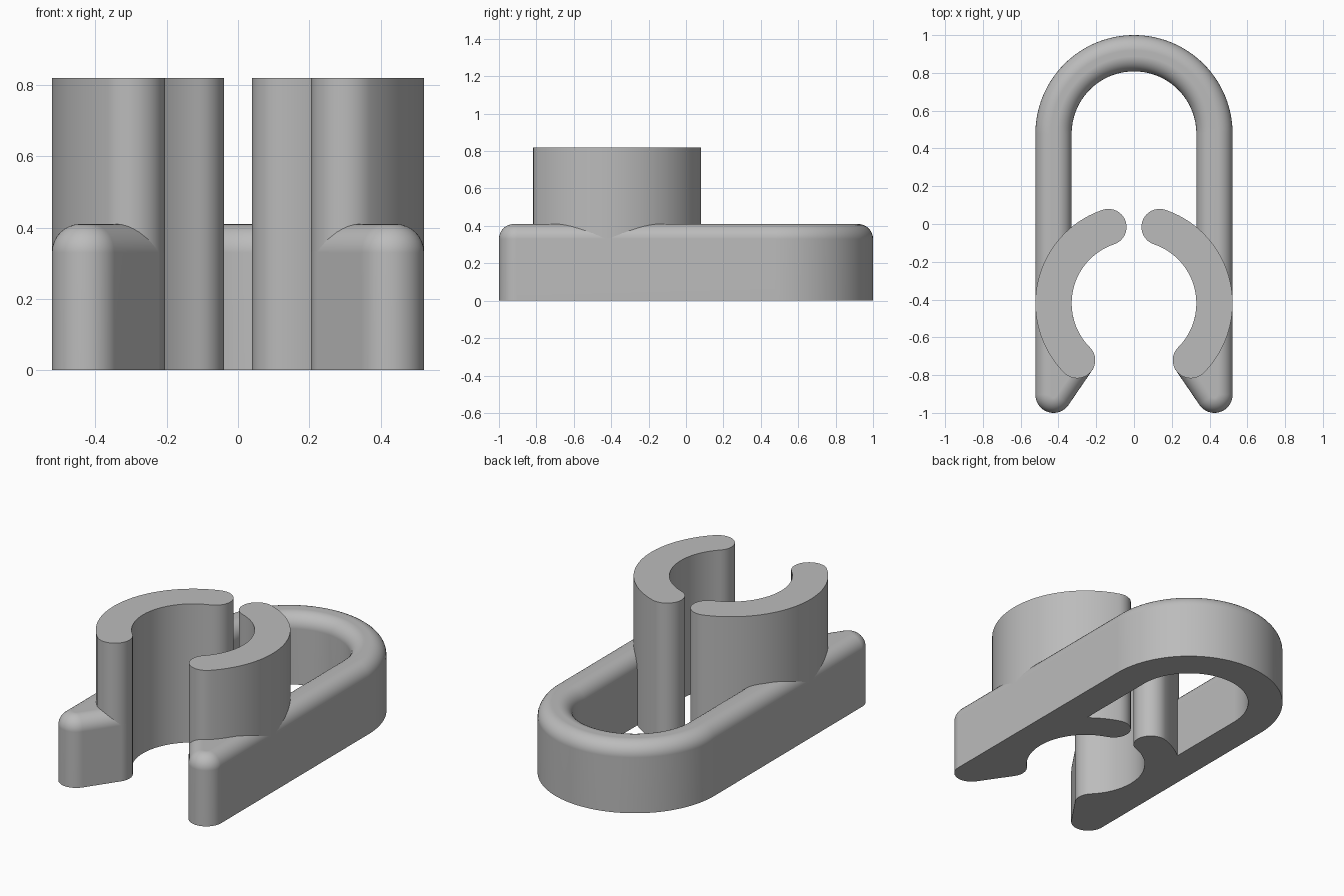
import bpy, bmesh
from math import sin, cos, radians, degrees, atan2
from mathutils import Vector

if "Cube" in bpy.data.objects:
    bpy.data.objects.remove(bpy.data.objects["Cube"])

OUTER, INNER = 0.522, 0.33
MID, END = (OUTER + INNER) / 2, (OUTER - INNER) / 2
BASE_HEIGHT, JAW_HEIGHT, FILLET = 0.41, 0.82, 0.08
JAW_Y, BEND_Y = -0.42, 1 - OUTER
JAW_TOP, JAW_LOW = 71.5, -45

grey = bpy.data.materials.new("plain grey")
grey.use_nodes = True
colour = (0.5, 0.5, 0.5, 1)
grey.diffuse_color = colour
grey.node_tree.nodes["Principled BSDF"].inputs["Base Color"].default_value = colour


def polar(centre, radius, angle):
    a = radians(angle)
    return Vector((centre[0] + radius * cos(a), centre[1] + radius * sin(a)))


def arc(centre, radius, start, stop, steps):
    return [polar(centre, radius, start + (stop - start) * i / steps)
            for i in range(steps + 1)]


def extrude(name, outline, height, fillet=0):
    """Extrude an outline upward, optionally rounding its top rim."""
    points = [p for i, p in enumerate(outline) if (p - outline[i - 1]).length > 0.0005]
    bm = bmesh.new()
    bottom = bm.faces.new([bm.verts.new((p.x, p.y, 0)) for p in points])
    top = bmesh.ops.extrude_face_region(bm, geom=[bottom], use_keep_orig=True)["geom"]
    moved = [g for g in top if isinstance(g, bmesh.types.BMVert)]
    bmesh.ops.translate(bm, verts=moved, vec=(0, 0, height))
    bmesh.ops.recalc_face_normals(bm, faces=bm.faces)
    if fillet:
        rim = [e for e in bm.edges if all(v.co.z > height / 2 for v in e.verts)]
        bmesh.ops.bevel(bm, geom=rim, offset=fillet, segments=8, profile=0.5,
                        affect='EDGES', clamp_overlap=False)
    mesh = bpy.data.meshes.new(name)
    bm.to_mesh(mesh)
    bm.free()
    mesh.materials.append(grey)
    mesh.shade_smooth()
    mesh.set_sharp_from_angle(angle=radians(35))
    obj = bpy.data.objects.new(name, mesh)
    bpy.context.collection.objects.link(obj)
    normals = obj.modifiers.new("even shading", 'WEIGHTED_NORMAL')
    normals.keep_sharp = True
    return obj


def mirrored(points):
    return [Vector((-p.x, p.y)) for p in reversed(points)]


# U-shaped base: rounded bend, straight legs, tapered feet under the jaws
ring = (0, JAW_Y)
foot = Vector((MID, -1 + END))
jaw_tip = polar(ring, MID, JAW_LOW)
taper = jaw_tip - foot
tangent = degrees(atan2(taper.y, taper.x)) - 270
half = (arc((0, BEND_Y), OUTER, 90, 0, 32)
        + arc(foot, END, 0, tangent, 16)
        + arc(jaw_tip, END, tangent, JAW_LOW - 180, 10)
        + arc(ring, INNER, JAW_LOW, 0, 16)
        + arc((0, BEND_Y), INNER, 0, 90, 32))
extrude("looped_base", half + mirrored(half), BASE_HEIGHT, FILLET)

# Pair of tall curved jaws with rounded ends
jaw = (arc(ring, OUTER, JAW_TOP, JAW_LOW, 40)
       + arc(jaw_tip, END, JAW_LOW, JAW_LOW - 180, 16)
       + arc(ring, INNER, JAW_LOW, JAW_TOP, 40)
       + arc(polar(ring, MID, JAW_TOP), END, JAW_TOP + 180, JAW_TOP, 16))
extrude("left_jaw", jaw, JAW_HEIGHT)
extrude("right_jaw", mirrored(jaw), JAW_HEIGHT)
